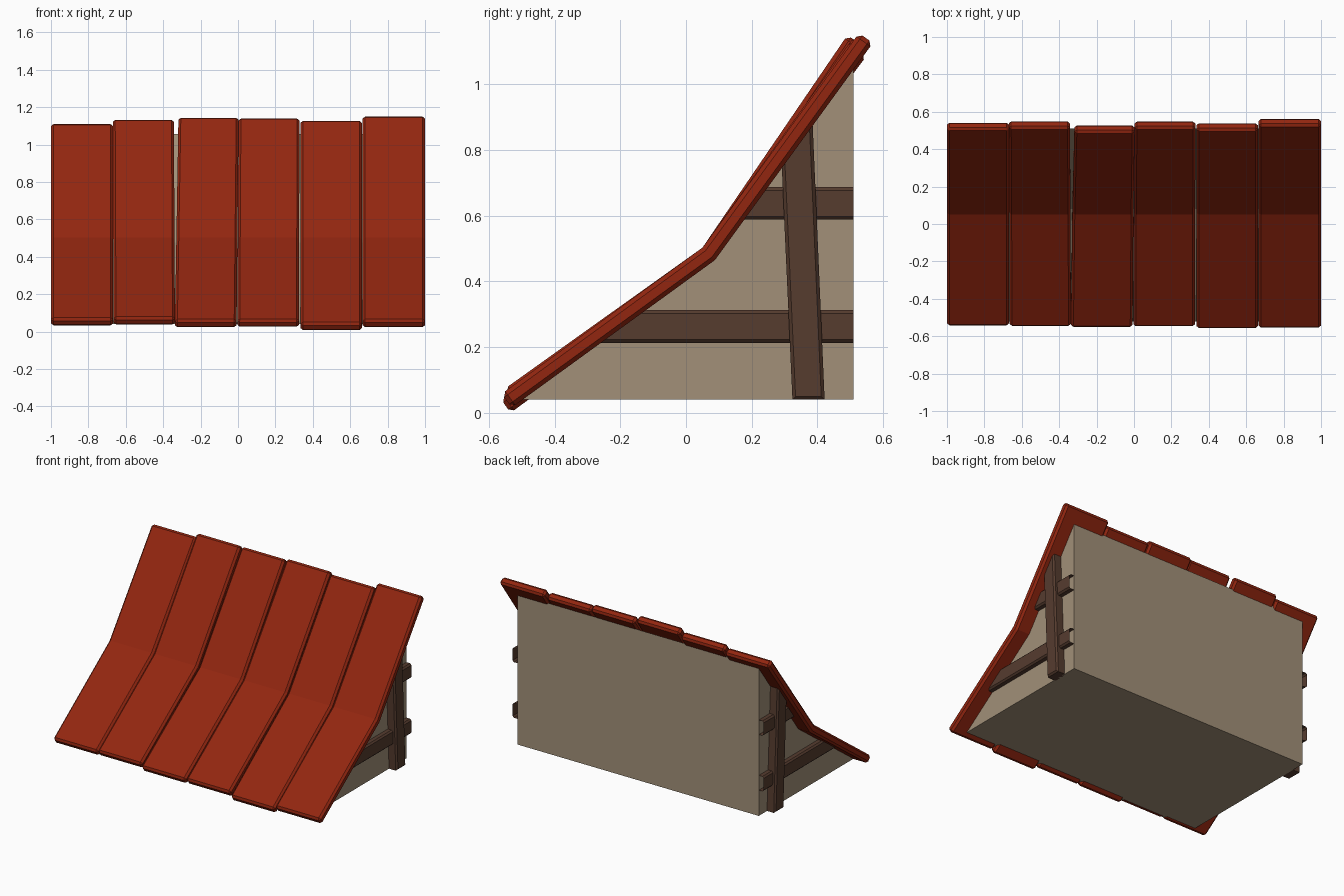
import bpy, bmesh

if "Cube" in bpy.data.objects:
    bpy.data.objects.remove(bpy.data.objects["Cube"])


def material(name, rgb):
    m = bpy.data.materials.new(name)
    m.diffuse_color = (*rgb, 1)
    m.use_nodes = True
    m.node_tree.nodes["Principled BSDF"].inputs["Base Color"].default_value = m.diffuse_color
    return m


RED = material("red_plank", (0.29, 0.019, 0.005))
PLASTER = material("beige_plaster", (0.36, 0.28, 0.19))
WOOD = material("dark_wood", (0.093, 0.045, 0.028))


def prism(name, profile, x0, x1, mat, bevel=0.0, rule=None, skew=None, open_back=False):
    """Extrude a y,z profile along x, then chamfer the edges picked by rule."""
    bm = bmesh.new()
    n = len(profile)
    rings = []
    for side, x in enumerate((x0, x1)):
        rings.append([bm.verts.new((x + (skew(side, z) if skew else 0), y, z)) for y, z in profile])
    bm.faces.new(rings[0])
    bm.faces.new(rings[1][::-1])
    for i in range(n):
        j = (i + 1) % n
        bm.faces.new((rings[0][i], rings[1][i], rings[1][j], rings[0][j]))
    bmesh.ops.recalc_face_normals(bm, faces=bm.faces[:])
    if bevel:
        edges = [e for e in bm.edges if rule is None or rule(e)]
        bmesh.ops.bevel(bm, geom=edges, offset=bevel, segments=1, affect='EDGES', profile=0.5)
    if open_back:
        bm.normal_update()
        ends = [f for f in bm.faces if f.normal.y > 0.99]
        bmesh.ops.delete(bm, geom=ends, context='FACES')
    me = bpy.data.meshes.new(name)
    bm.to_mesh(me)
    bm.free()
    me.materials.append(mat)
    ob = bpy.data.objects.new(name, me)
    bpy.context.collection.objects.link(ob)
    return ob


def mirror(ob):
    m = ob.modifiers.new("mirror", 'MIRROR')
    m.use_axis = (True, False, False)


# Gable wall block under the roof
prism("wall", [(-0.52, 0.04), (0.08, 0.475), (0.51, 1.055), (0.51, 0.04)], -0.9, 0.9, PLASTER)


# Bent roof planks: x range, front/bottom reach, back/top reach, skew of left/right edge
def plank(i, x0, x1, ymin, zmin, ymax, zmax, left=0, right=0):
    t = 0.026
    low = (ymin + 0.584 * t - 0.004, zmin + 0.812 * t - 0.004)
    top = (ymax - 0.819 * t + 0.004, zmax - 0.574 * t + 0.004)
    by, bz = 0.069, 0.484
    profile = [(low[0] - 0.584 * t, low[1] + 0.812 * t), (by - 0.73 * t, bz + 0.73 * t),
               (top[0] - 0.819 * t, top[1] + 0.574 * t), (top[0] + 0.819 * t, top[1] - 0.574 * t),
               (by + 0.73 * t, bz - 0.73 * t), (low[0] + 0.584 * t, low[1] - 0.812 * t)]

    def not_bend(e):
        # skip the creases across the middle of the plank
        a, b = e.verts
        return not (abs(a.co.x - b.co.x) > 0.2 and 0.3 < a.co.z < 0.7)

    prism(f"roof_plank_{i}", profile, x0, x1, RED, 0.013, not_bend,
          lambda side, z: (right if side else left) * z)


PLANKS = [
    (-1.0, -0.668, -0.545, 0.03, 0.545, 1.112),
    (-0.665, -0.337, -0.548, 0.035, 0.552, 1.135, -0.004, -0.005),
    (-0.338, -0.008, -0.553, 0.02, 0.53, 1.146, 0.017, 0.01),
    (-0.004, 0.326, -0.55, 0.022, 0.551, 1.142, 0.006, 0.002),
    (0.334, 0.662, -0.56, 0.004, 0.542, 1.13),
    (0.666, 1.0, -0.557, 0.02, 0.565, 1.152),
]
for i, p in enumerate(PLANKS):
    plank(i + 1, *p)

# Horizontal timber rails on both gables, open at the back ends
RAILS = {"lower_rail": [(-0.295, 0.213), (-0.165, 0.313), (0.51, 0.313), (0.51, 0.213)],
         "upper_rail": [(0.15, 0.588), (0.22, 0.687), (0.51, 0.687), (0.51, 0.588)]}
for name, prof in RAILS.items():
    mirror(prism(name, prof, 0.89, 0.937, WOOD, 0.01,
                 lambda e: all(v.co.x > 0.93 for v in e.verts)
                 and abs(e.verts[0].co.z - e.verts[1].co.z) < 0.01, open_back=True))

# Leaning post in front of the rails on both gables
mirror(prism("post", [(0.324, 0.04), (0.29, 0.785), (0.384, 0.915), (0.422, 0.04)],
             0.89, 0.96, WOOD, 0.01, lambda e: all(v.co.x > 0.95 for v in e.verts)))
